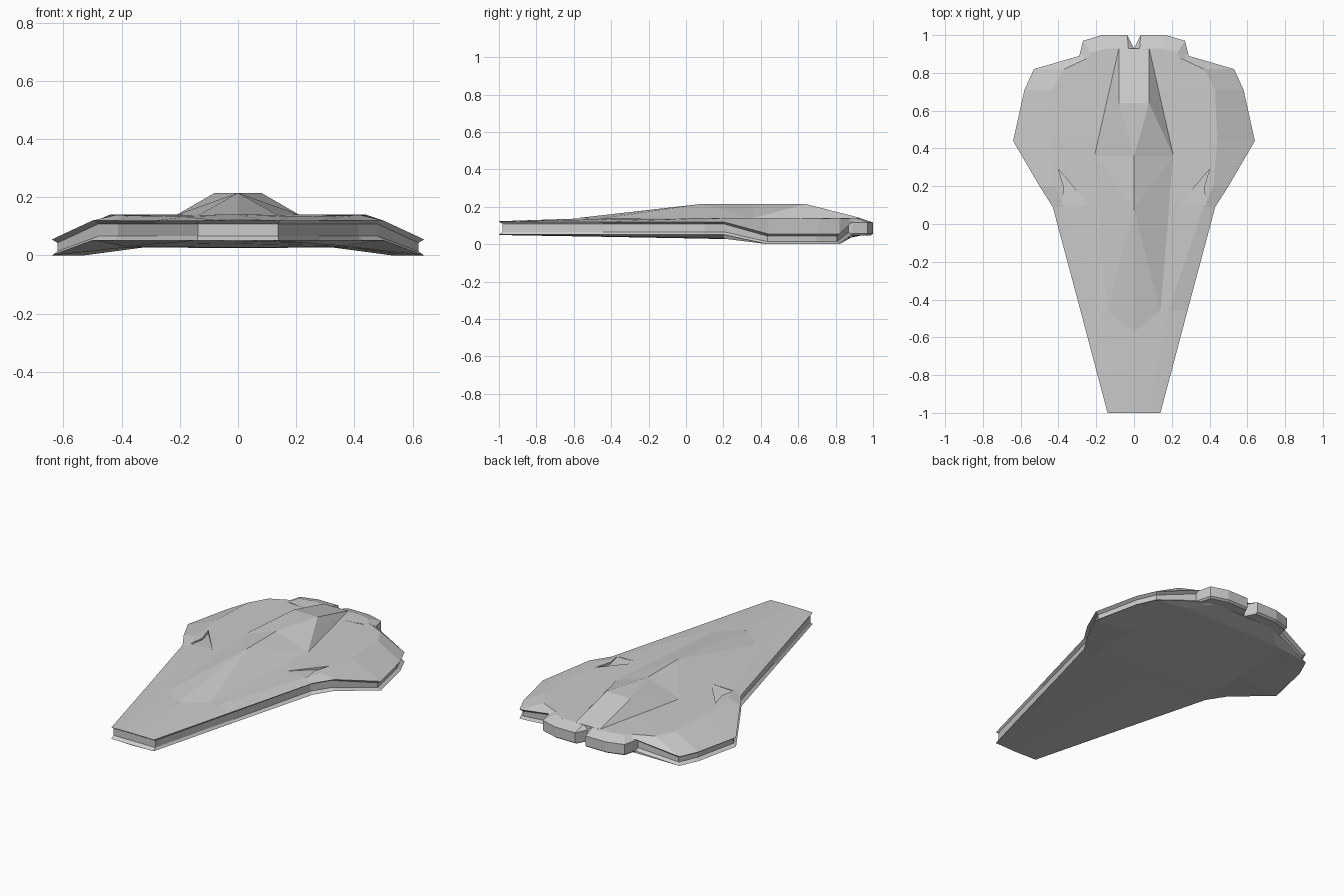
import bpy, bmesh
from mathutils import Vector

if "Cube" in bpy.data.objects:
    bpy.data.objects.remove(bpy.data.objects["Cube"])


def make(name, verts, faces):
    bm = bmesh.new()
    vs = [bm.verts.new(v) for v in verts]
    for f in faces:
        bm.faces.new([vs[i] for i in f])
    bmesh.ops.remove_doubles(bm, verts=bm.verts, dist=1e-5)
    bmesh.ops.recalc_face_normals(bm, faces=bm.faces)
    me = bpy.data.meshes.new(name)
    bm.to_mesh(me)
    bm.free()
    ob = bpy.data.objects.new(name, me)
    bpy.context.collection.objects.link(ob)
    return ob


def mirror(ob):
    m = ob.modifiers.new("mirror", "MIRROR")
    m.use_axis = (True, False, False)
    return ob


def rings(name, loops):
    """Skin a stack of equal closed loops and cap both ends."""
    n = len(loops[0])
    faces = [(k * n + i, k * n + (i + 1) % n, (k + 1) * n + (i + 1) % n, (k + 1) * n + i)
             for k in range(len(loops) - 1) for i in range(n)]
    faces += [tuple(range(n)), tuple(range((len(loops) - 1) * n, len(loops) * n))]
    return make(name, [v for l in loops for v in l], faces)


# Hull stations: y, edge x, edge bottom z, edge top z, keel x, keel z, shoulder x, shoulder z, crown z
stations = [
    (-1.00, 0.14, 0.052, 0.120, 0.10, 0.052, 0.08, 0.122, 0.123),
    (-0.46, 0.283, 0.052, 0.120, 0.23, 0.043, 0.18, 0.133, 0.141),
    (0.09, 0.43, 0.052, 0.120, 0.36, 0.033, 0.37, 0.137, 0.142),
    (0.20, 0.50, 0.052, 0.120, 0.38, 0.030, 0.42, 0.139, 0.142),
    (0.44, 0.64, 0.000, 0.055, 0.38, 0.028, 0.44, 0.140, 0.142),
    (0.71, 0.58, 0.000, 0.055, 0.36, 0.028, 0.43, 0.138, 0.142),
    (0.82, 0.53, 0.000, 0.055, 0.32, 0.028, 0.37, 0.136, 0.142),
    (0.89, 0.29, 0.052, 0.120, 0.24, 0.040, 0.22, 0.138, 0.142),
    (0.93, 0.24, 0.052, 0.120, 0.20, 0.048, 0.17, 0.138, 0.141),
]


def half_section(y, ex, zb, zt, kx, kz, sx, sz, cz):
    inward = (Vector((0, 0.3)) - Vector((ex, y))).normalized() * 0.02
    gx, gy = ex + inward.x, y + inward.y
    return [(0, y, kz - 0.003), (kx, y, kz), (ex, y, zb), (gx, gy, zb + 0.014),
            (gx, gy, zt - 0.012), (ex, y, zt), (sx, y, sz), (0, y, cz)]


# Lofted hull with a groove running around its rim
verts, faces = [], []
for s in stations:
    right = half_section(*s)
    verts += right + [(-x, y, z) for x, y, z in right[-2:0:-1]]
N = 14
for k in range(len(stations) - 1):
    for i in range(N):
        a, b = k * N + i, k * N + (i + 1) % N
        faces.append((a, b, b + N, a + N))
for base in (0, (len(stations) - 1) * N):
    for i in range(7):
        loop = [i, i + 1, (N - i - 1) % N, (N - i) % N]
        faces.append([base + j for j in dict.fromkeys(loop)])
hull = make("hull", verts, faces)

# Triangular intake recesses cut into the deck
tri = [(0.40, 0.29), (0.24, 0.10), (0.385, 0.10), (0.37, 0.19)]
floor = [0.122, 0.139, 0.134, 0.128]
cutter = rings("intake_cutter", [[(x, y, z) for (x, y), z in zip(tri, floor)],
                                 [(x, y, 0.2) for x, y in tri]])
mirror(cutter)
cutter.hide_render = True
cutter.hide_viewport = True
cut = hull.modifiers.new("intakes", "BOOLEAN")
cut.operation = "DIFFERENCE"
cut.solver = "EXACT"
cut.object = cutter

# Faceted dorsal spine
spine_verts = [(0, -0.57, 0.141), (0.14, -0.46, 0.136), (0.21, 0.36, 0.140), (0, 0.08, 0.215),
               (0, 0.36, 0.215), (0.08, 0.64, 0.215), (0.08, 0.93, 0.141), (0, 0.93, 0.141),
               (0, 0.64, 0.215)]
spine_faces = [(0, 1, 3), (1, 2, 3), (3, 2, 4), (4, 2, 5), (4, 5, 8), (2, 6, 5), (5, 6, 7, 8)]
spine = make("dorsal_spine", spine_verts, spine_faces)
mirror(spine)

# Twin engine blocks with a notch between them
plan = [(0.0, 0.80), (0.29, 0.86), (0.29, 0.89), (0.27, 0.97), (0.17, 1.0), (0.035, 1.0), (0.0, 0.93)]


def engine_loop(z, f):
    return [(x * (1 - 0.4 * f), y - f * max(0, y - 0.80), z) for x, y in plan]


engine = rings("engine_block", [engine_loop(z, f) for z, f in
                                ((0.047, 0.06), (0.056, 0), (0.116, 0), (0.140, 0.36))])
mirror(engine)
